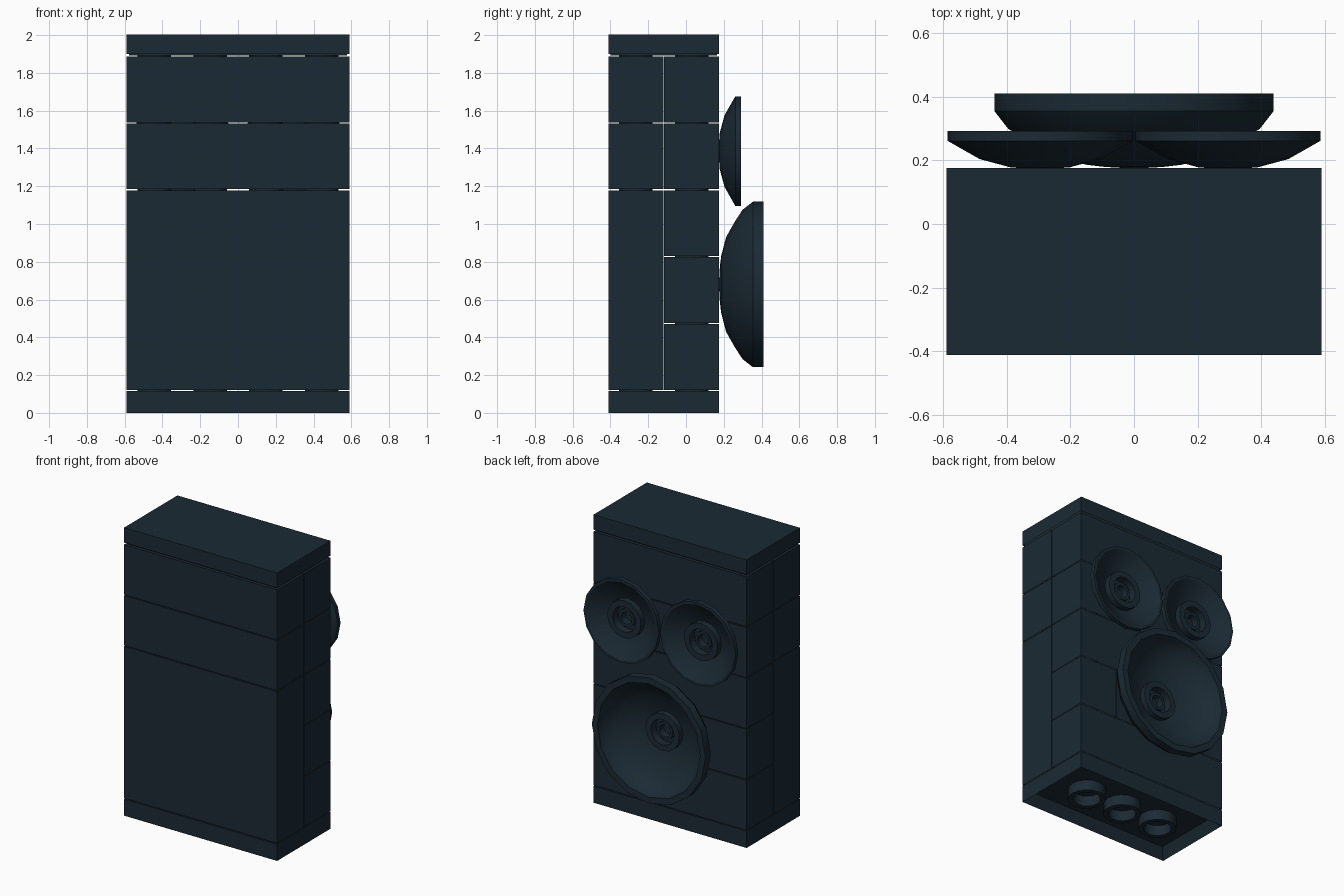
import bpy, bmesh, math
from mathutils import Matrix, Vector

if "Cube" in bpy.data.objects:
    bpy.data.objects.remove(bpy.data.objects["Cube"])

U = 0.295            # stud pitch
H = 0.354            # brick height
P = 0.118            # plate height
YC = -0.118          # body centre in y
YF, YB = YC - U / 2, YC + U / 2   # front and back brick rows
GAP = 0.004
SEG = 16

mat = bpy.data.materials.new("black_plastic")
mat.diffuse_color = (0.011, 0.023, 0.034, 1)
mat.use_nodes = True
mat.node_tree.nodes["Principled BSDF"].inputs["Base Color"].default_value = mat.diffuse_color


def finish(bm, name):
    bmesh.ops.recalc_face_normals(bm, faces=bm.faces)
    me = bpy.data.meshes.new(name)
    bm.to_mesh(me)
    bm.free()
    ob = bpy.data.objects.new(name, me)
    bpy.context.collection.objects.link(ob)
    me.materials.append(mat)
    bpy.ops.object.select_all(action='DESELECT')
    ob.select_set(True)
    bpy.context.view_layer.objects.active = ob
    bpy.ops.object.shade_smooth_by_angle(angle=math.radians(30))
    return ob


def lathe(bm, profile, origin, axis='Z', closed=True):
    """Turn (radius, height) points around an axis through origin."""
    rot = Matrix.Rotation(math.radians(-90), 4, 'X') if axis == 'Y' else Matrix()
    m = Matrix.Translation(Vector(origin)) @ rot
    rings = []
    for r, h in profile:
        if r == 0:
            rings.append([bm.verts.new(m @ Vector((0, 0, h)))] * SEG)
        else:
            rings.append([bm.verts.new(m @ Vector((
                r * math.cos(2 * math.pi * i / SEG),
                r * math.sin(2 * math.pi * i / SEG), h))) for i in range(SEG)])
    pairs = list(zip(rings, rings[1:]))
    if closed:
        pairs.append((rings[-1], rings[0]))
    for a, b in pairs:
        for i in range(SEG):
            j = (i + 1) % SEG
            vs = list(dict.fromkeys([a[i], a[j], b[j], b[i]]))
            if len(vs) > 2:
                bm.faces.new(vs)


def box(bm, lo, hi, wall, depth):
    """Open-bottomed block."""
    size = [b - a for a, b in zip(lo, hi)]
    mid = [(a + b) / 2 for a, b in zip(lo, hi)]
    geo = bmesh.ops.create_cube(bm, size=1, matrix=Matrix.Translation(mid) @ Matrix.Diagonal((*size, 1)))
    faces = {f for v in geo['verts'] for f in v.link_faces}
    bottom = min(faces, key=lambda f: f.calc_center_median().z)
    bmesh.ops.inset_region(bm, faces=[bottom], thickness=wall)
    bmesh.ops.translate(bm, verts=bottom.verts, vec=(0, 0, depth))


def brick(name, x, y, z, nx, ny, h, studs=True, tubes=False, groove=0.0):
    bm = bmesh.new()
    hx, hy = nx * U / 2 - 0.001, ny * U / 2 - GAP / 2
    z0, z1 = z + (GAP if z else 0), z + h - GAP / 2
    depth = h - 0.045
    if groove:      # narrow recessed lip below the tile
        box(bm, (x - hx + groove, y - hy + groove, z0), (x + hx - groove, y + hy - groove, z0 + 0.02), 0.05, 0.019)
        z0 += 0.008
        depth -= 0.008
    box(bm, (x - hx, y - hy, z0), (x + hx, y + hy, z1), 0.055, depth)
    for i in range(nx):
        for j in range(ny):
            if studs:
                lathe(bm, [(0, -0.002), (0.0885, -0.002), (0.0885, 0.059), (0, 0.059)],
                      (x + (i - (nx - 1) / 2) * U, y + (j - (ny - 1) / 2) * U, z1), closed=False)
    if tubes:
        for i in range(nx - 1):
            lathe(bm, [(0.122, 0), (0.122, depth), (0.0885, depth), (0.0885, 0)],
                  (x + (i - (nx - 2) / 2) * U, y, z0))
    return finish(bm, name)


# Base plate and top tile
brick("base_plate", 0, YC, 0, 4, 2, P, tubes=True)
brick("top_tile", 0, YC, P + 5 * H, 4, 2, P, studs=False, groove=0.012)

# Front row: tall panel and two courses above it
brick("front_tall_panel", 0, YF, P, 4, 1, 3 * H)
for k in (3, 4):
    brick("front_course", 0, YF, P + k * H, 4, 1, H)

# Back row: (course, x centre in studs, width in studs)
for k, cx, n in [(0, 0, 4), (1, -1.5, 1), (1, 0, 2), (1, 1.5, 1), (2, 0, 4),
                 (3, -1, 2), (3, 1, 2), (4, 0, 4)]:
    brick("back_course", cx * U, YB, P + k * H, n, 1, H)

# Speaker dishes: outer shell, bowl, then the central socket and pin
hub = [(0.13, 0.085), (0.0885, 0.085), (0.0885, 0.03), (0.062, 0.03),
       (0.062, 0.06), (0.042, 0.06), (0.042, 0.01), (0, 0.01)]
small = [(0, 0), (0.09, 0.003), (0.19, 0.03), (0.29, 0.087), (0.29, 0.118),
         (0.272, 0.118), (0.2, 0.068), (0.13, 0.042)]
large = [(0, 0), (0.09, 0.005), (0.15, 0.012), (0.25, 0.038), (0.33, 0.083), (0.395, 0.125),
         (0.438, 0.18), (0.438, 0.236), (0.395, 0.236), (0.38, 0.18), (0.315, 0.115),
         (0.23, 0.07), (0.13, 0.045)]


def dish(name, profile, x, z):
    bm = bmesh.new()
    lathe(bm, profile + hub, (x, 0.174, z), 'Y', closed=False)
    return finish(bm, name)


for s in (-1, 1):
    dish("small_speaker_cone", small, s * U, P + 3 * H + 0.206)
dish("large_speaker_cone", large, 0, P + H + 0.208)
